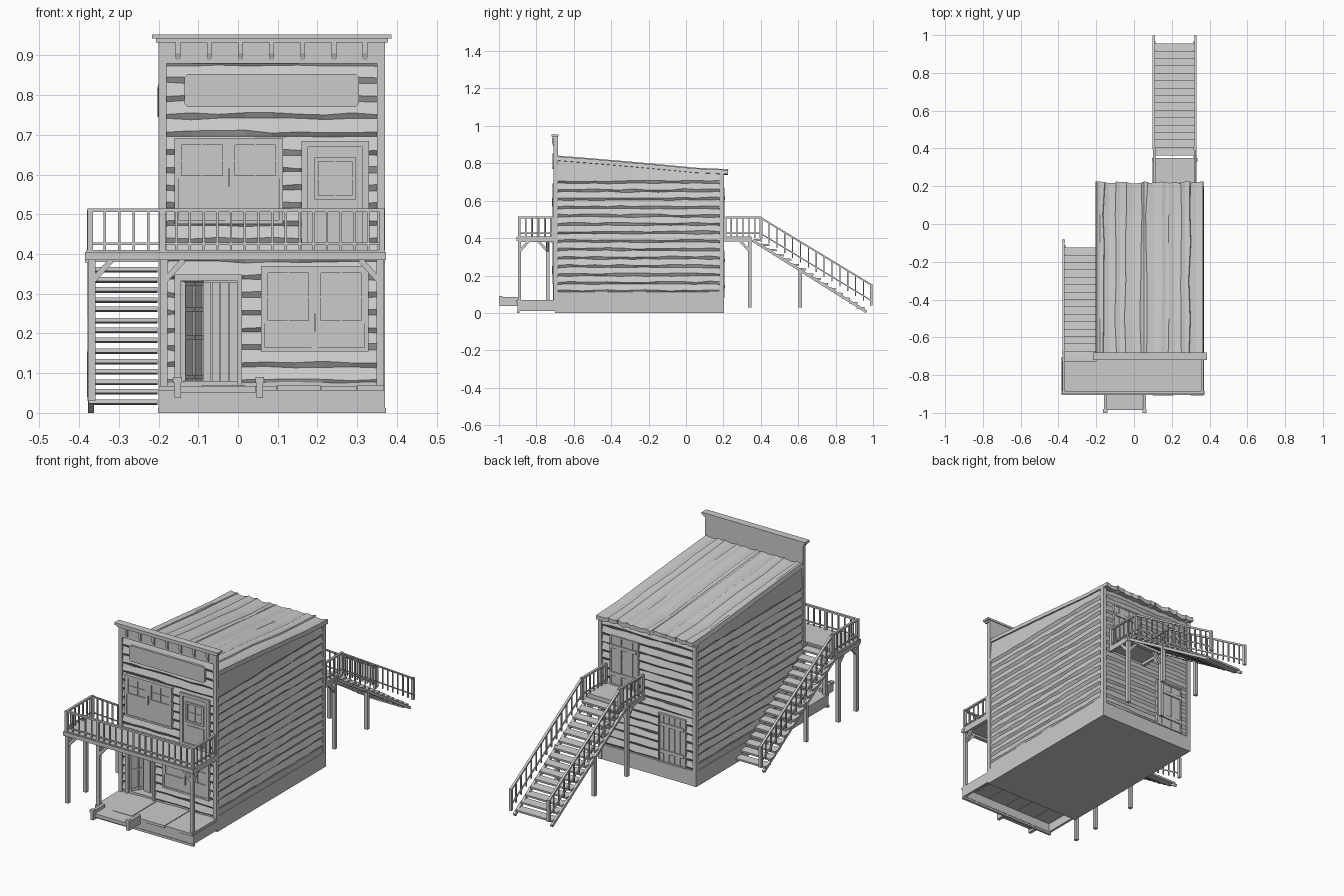
import bpy, bmesh, random
from mathutils import Vector, Matrix

random.seed(4)
if "Cube" in bpy.data.objects:
    bpy.data.objects.remove(bpy.data.objects["Cube"])

wood = bpy.data.materials.new("weathered grey")
wood.use_nodes = True
GREY = (0.6, 0.6, 0.6, 1)
wood.diffuse_color = GREY
wood.node_tree.nodes["Principled BSDF"].inputs["Base Color"].default_value = GREY

L, R = -0.2, 0.37          # building sides
FRONT, BACK = -0.7, 0.2    # building ends
DECK = 0.41                # upper floor level
RAIL = 0.51


class Part:
    """Collects boxes and beams into one named object."""
    def __init__(self, name):
        self.name, self.bm = name, bmesh.new()

    def box(self, x0, x1, y0, y1, z0, z1):
        m = Matrix.Translation(((x0 + x1) / 2, (y0 + y1) / 2, (z0 + z1) / 2))
        m = m @ Matrix.Diagonal((x1 - x0, y1 - y0, z1 - z0, 1))
        bmesh.ops.create_cube(self.bm, size=1, matrix=m)
        return self

    def beam(self, p, q, w, h=None):
        p, q = Vector(p), Vector(q)
        d = q - p
        m = Matrix.Translation((p + q) / 2) @ d.to_track_quat('Y', 'Z').to_matrix().to_4x4()
        m = m @ Matrix.Diagonal((w, d.length, h or w, 1))
        bmesh.ops.create_cube(self.bm, size=1, matrix=m)
        return self

    def frame(self, x0, x1, z0, z1, y0, y1, w):
        for a, b in ((x0, x0 + w), (x1 - w, x1)):
            self.box(a, b, y0, y1, z0, z1)
        for a, b in ((z0, z0 + w), (z1 - w, z1)):
            self.box(x0 + w, x1 - w, y0, y1, a, b)
        return self

    def done(self):
        me = bpy.data.meshes.new(self.name)
        self.bm.to_mesh(me)
        self.bm.free()
        me.materials.append(wood)
        ob = bpy.data.objects.new(self.name, me)
        bpy.context.collection.objects.link(ob)
        return ob


def siding(name, place, out, u0, u1, z0, z1, crown=None, pitch=0.045):
    """Overlapping boards with wavy lower edges; place(u, depth, z) gives the point."""
    part = Part(name)
    n = max(2, round((u1 - u0) / 0.07))
    us = [u0 + (u1 - u0) * j / n for j in range(n + 1)]
    k = round((z1 - z0) / pitch)
    rows = []
    for i in range(k):
        z = z0 + i * (z1 - z0) / k
        for depth, dz, wob in ((0, 0, 0.003), (0.01, 0.013, 0.004)):
            rows.append([part.bm.verts.new(place(u, depth, z + dz + random.uniform(-wob, wob))) for u in us])
    rows.append([part.bm.verts.new(place(u, 0, crown(u) if crown else z1)) for u in us])
    for a, b in zip(rows, rows[1:]):
        for j in range(n):
            f = part.bm.faces.new((a[j], a[j + 1], b[j + 1], b[j]))
            f.normal_update()
            if f.normal.dot(Vector(out)) < 0:
                f.normal_flip()
    return part.done()


# Building core with sloping top, leaving a recess for the doorway
core = Part("building_core")
profile = [(-0.62, 0.02), (0.19, 0.02), (0.19, 0.745), (-0.62, 0.81)]
face = core.bm.faces.new([core.bm.verts.new((L + 0.012, y, z)) for y, z in profile])
ext = bmesh.ops.extrude_face_region(core.bm, geom=[face])
bmesh.ops.translate(core.bm, vec=(R - L - 0.024, 0, 0),
                    verts=[v for v in ext["geom"] if isinstance(v, bmesh.types.BMVert)])
bmesh.ops.recalc_face_normals(core.bm, faces=core.bm.faces[:])
core.box(L + 0.012, -0.145, -0.695, -0.62, 0.02, 0.335)
core.box(0, R - 0.012, -0.695, -0.62, 0.02, 0.335)
core.box(L + 0.012, R - 0.012, -0.695, -0.62, 0.335, 0.81)
core.done()
base = Part("foundation").box(L, R, FRONT, BACK, 0, 0.08)
for x0, x1 in ((L + 0.003, L + 0.015), (R - 0.015, R - 0.003)):
    base.box(x0, x1, -0.69, 0.195, 0.08, 0.112)
base.done()

# Clapboard walls, the top side boards following the roof slope
slope = lambda y: 0.745 - (y - 0.19) * 0.081
siding("right_siding", lambda u, d, z: (L + 0.01 - d, u, z), (-1, 0, 0), -0.69, 0.19, 0.108, 0.738, slope)
siding("left_siding", lambda u, d, z: (R - 0.01 + d, u, z), (1, 0, 0), -0.69, 0.19, 0.108, 0.738, slope)
siding("back_siding", lambda u, d, z: (u, 0.19 + d, z), (0, 1, 0), L + 0.015, R - 0.015, 0.08, 0.745)
front = lambda u, d, z: (u, -0.695 - d, z)
siding("front_siding_low_right", front, (0, -1, 0), L + 0.015, -0.145, 0.07, 0.335)
siding("front_siding_low_left", front, (0, -1, 0), 0, R - 0.015, 0.07, 0.335)
siding("front_siding_high", front, (0, -1, 0), L + 0.015, R - 0.015, 0.335, 0.92)

# Corner boards, false front and cornice
trim = Part("corner_boards")
for x0, x1 in ((L, L + 0.02), (R - 0.02, R)):
    trim.box(x0, x1, -0.709, -0.685, 0.01, 0.935)
    trim.box(x0, x1, 0.18, 0.202, 0, 0.745)
trim.done()
false = Part("false_front").box(L + 0.005, R - 0.005, -0.695, -0.685, 0.79, 0.935)
false.box(L + 0.015, R - 0.015, -0.707, -0.695, 0.88, 0.935).done()
cornice = Part("cornice").box(L - 0.016, R + 0.016, -0.72, -0.681, 0.942, 0.953)
cornice.box(L - 0.007, R + 0.007, -0.715, -0.685, 0.932, 0.942)
for i in range(7):
    x = -0.151 + i * 0.0785
    cornice.box(x - 0.006, x + 0.006, -0.717, -0.7, 0.906, 0.932)
    cornice.beam((x, -0.711, 0.908), (x, -0.705, 0.89), 0.012, 0.008)
cornice.done()
board = Part("blank_signboard").box(-0.135, 0.305, -0.713, -0.7, 0.77, 0.853)
bmesh.ops.bevel(board.bm, geom=[e for e in board.bm.edges if abs(e.verts[0].co.y - e.verts[1].co.y) > 0.01],
                offset=0.008, segments=1, affect='EDGES')
board.done()

# Warped roof planks: each is cupped and steps against its neighbour
roof = Part("plank_roof")
heights = ((-0.688, 0.835), (-0.5, 0.822), (-0.3, 0.805), (-0.1, 0.786), (0.05, 0.771), (0.22, 0.761))
COUNT = 10
wide = (R - L - 0.006) / COUNT
cuts = [L + 0.003 + wide * i + (random.uniform(-0.018, 0.018) if 0 < i < COUNT else 0) for i in range(COUNT + 1)]
section = []
for i, (a, b) in enumerate(zip(cuts, cuts[1:])):
    up = random.uniform(-0.003, 0.003)
    section += [(a, up + 0.002, i), (a + (b - a) * 0.45, up - 0.003, None), (b - 0.003, up + 0.003, i + 1)]
grid = []
for y, z in heights:
    sway = [random.uniform(-0.006, 0.006) if 0 < i < COUNT else 0 for i in range(COUNT + 1)]
    end = random.uniform(-0.002, 0.002)
    grid.append([roof.bm.verts.new((x + (sway[c] if c is not None else 0),
                 y + (random.uniform(-0.008, 0.006) if y > 0.2 else 0), z + h + end)) for x, h, c in section])
for a, b in zip(grid, grid[1:]):
    for i in range(len(section) - 1):
        roof.bm.faces.new((a[i], a[i + 1], b[i + 1], b[i]))
solid = roof.done().modifiers.new("thickness", 'SOLIDIFY')
solid.thickness, solid.offset = 0.022, -1


def cross(part, x0, x1, z0, z1):
    """Thin glazing bars."""
    x, z = (x0 + x1) / 2, (z0 + z1) / 2
    part.box(x - 0.002, x + 0.002, -0.709, -0.704, z0, z1)
    part.box(x0, x1, -0.709, -0.704, z - 0.002, z + 0.002)


def window(name, x0, x1, z0, z1, pane_z):
    """Two sashes with a crossed pane above a solid panel, and a pull bar between."""
    w = Part(name).box(x0, x1, -0.706, -0.695, z0, z1)
    w.frame(x0, x1, z0, z1, -0.713, -0.704, 0.01)
    mid = (x0 + x1) / 2
    w.box(mid - 0.008, mid + 0.008, -0.711, -0.704, z0, z1)
    for a, b in ((x0 + 0.01, mid - 0.008), (mid + 0.008, x1 - 0.01)):
        w.frame(a, b, pane_z, z1 - 0.01, -0.711, -0.704, 0.008)
        w.box(a, b, -0.709, -0.704, z0 + 0.01, pane_z)
        cross(w, a, b, pane_z, z1 - 0.01)
    w.box(mid - 0.002, mid + 0.002, -0.717, -0.711, pane_z - 0.02, pane_z + 0.025)
    w.done()


window("upper_window", -0.16, 0.113, 0.475, 0.692, 0.59)
window("lower_window", 0.058, 0.328, 0.155, 0.37, 0.225)

# Upper front door
door = Part("upper_front_door").box(0.16, 0.33, -0.706, -0.695, DECK, 0.68)
door.frame(0.16, 0.33, DECK, 0.685, -0.713, -0.704, 0.016)
door.frame(0.193, 0.297, 0.537, 0.643, -0.712, -0.704, 0.01)
cross(door, 0.2, 0.29, 0.54, 0.64)
door.box(0.195, 0.295, -0.709, -0.704, 0.43, 0.52).done()

# Recessed doorway with an open leaf and a planked leaf behind
entry = Part("doorway_frame")
for a, b in ((-0.16, -0.143), (-0.003, 0.01)):
    entry.box(a, b, -0.712, -0.69, 0.07, 0.345)
entry.box(-0.16, 0.01, -0.712, -0.69, 0.333, 0.348).done()
leaf = Part("open_door_leaf").beam((-0.14, -0.7, 0.205), (-0.09, -0.625, 0.205), 0.008, 0.255)
for z in (0.09, 0.19, 0.26, 0.325):
    leaf.beam((-0.135, -0.7, z), (-0.085, -0.627, z), 0.006, 0.01)
for t in (0, 0.5, 1):
    leaf.beam((-0.135 + 0.048 * t, -0.7 + 0.07 * t, 0.08), (-0.135 + 0.048 * t, -0.7 + 0.07 * t, 0.33), 0.006)
leaf.done()
planks = Part("planked_door_leaf")
for i in range(4):
    planks.box(-0.088 + i * 0.022, -0.068 + i * 0.022, -0.66 - 0.004 * (i % 2), -0.62, 0.07, 0.33)
planks.done()

# Planked back doors
for name, x0, x1, z0, z1 in (("upper_back_door", 0.135, 0.3, DECK, 0.67), ("lower_back_door", -0.14, 0.02, 0.08, 0.335)):
    d = Part(name).frame(x0, x1, z0, z1, 0.19, 0.206, 0.008)
    w = (x1 - x0) / 5
    for i in range(5):
        d.box(x0 + i * w + 0.001, x0 + (i + 1) * w - 0.001, 0.19, 0.201 + 0.002 * (i % 2), z0, z1)
    for t in (0.2, 0.75):
        d.box(x0 + 0.01, x1 - 0.01, 0.195, 0.208, z0 + t * (z1 - z0), z0 + t * (z1 - z0) + 0.018)
    d.done()

# Porch: skirt boards around a raised plank deck, open underneath
porch = Part("porch").box(L, R, -0.9, -0.888, 0.01, 0.058)
for x in (L, R - 0.012):
    porch.box(x, x + 0.012, -0.9, FRONT, 0.01, 0.058)
edges = (L, -0.09, 0.02, 0.1, 0.21, 0.3, R)
for i, (a, b) in enumerate(zip(edges, edges[1:])):
    porch.box(a, b - 0.002, -0.905 - 0.004 * (i % 2), FRONT, 0.056, 0.068 + 0.002 * (i % 2))
porch.box(L - 0.002, R + 0.002, -0.903, -0.89, 0, 0.012).done()
step = Part("entry_step").box(-0.145, 0.045, -0.985, -0.905, 0.05, 0.068)
for x in (-0.152, 0.055):
    step.box(x - 0.008, x + 0.008, -0.998, -0.9, 0.037, 0.085)
    step.box(x - 0.011, x + 0.011, -1.0, -0.98, 0.075, 0.09)
step.done()


def railing(part, p, q, gap=0.034):
    """Newels, two rails and upright bars between two floor points."""
    p, q = Vector(p), Vector(q)
    up = Vector((0, 0, RAIL - DECK))
    n = max(2, round((q - p).length / gap))
    part.beam(p + up, q + up, 0.012, 0.009).beam(p + up * 0.16, q + up * 0.16, 0.006)
    for i in range(n + 1):
        s = p.lerp(q, i / n)
        w = 0.014 if i in (0, n) else 0.006
        part.box(s.x - w / 2, s.x + w / 2, s.y - w / 2, s.y + w / 2, s.z - 0.01, s.z + up.z + (w - 0.006) / 2)


def post(part, x, y, top, foot=0.03, braces=()):
    part.box(x - 0.009, x + 0.009, y - 0.009, y + 0.009, foot, top)
    for dx, dy in braces:
        part.beam((x, y, top - 0.06), (x + dx * 0.05, y + dy * 0.05, top - 0.005), 0.014)


# Front balcony
bal = Part("balcony_floor").box(-0.382, R, -0.9, -0.725, 0.397, DECK).box(L, R, -0.73, -0.7, 0.397, DECK)
bal.box(-0.385, R + 0.003, -0.905, -0.885, 0.385, 0.405).box(-0.385, -0.2, -0.735, -0.715, 0.38, 0.4)
for x in (-0.375, -0.185, 0.36):
    bal.box(x - 0.01, x + 0.01, -0.895, -0.705, 0.378, 0.398)
bal.done()
bal_rail = Part("balcony_railing")
railing(bal_rail, (-0.372, -0.892, DECK), (-0.19, -0.892, DECK))
railing(bal_rail, (-0.19, -0.892, DECK), (0.362, -0.892, DECK))
railing(bal_rail, (-0.372, -0.892, DECK), (-0.372, -0.69, DECK))
railing(bal_rail, (0.362, -0.892, DECK), (0.362, -0.715, DECK))
bal_rail.done()
posts = Part("balcony_posts")
post(posts, -0.368, -0.89, 0.39, 0.03, ((1, 0), (0, 1)))
post(posts, -0.368, -0.74, 0.39, 0.03, ((1, 0), (0, -1)))
post(posts, -0.187, -0.89, 0.39, 0.06, ((1, 0), (0, 1)))
post(posts, 0.358, -0.89, 0.39, 0.06, ((-1, 0), (0, 1)))
posts.done()

# Rear landing
land = Part("rear_landing").box(0.1, 0.33, 0.2, 0.35, 0.397, DECK).box(0.095, 0.335, 0.33, 0.35, 0.382, 0.4)
for x in (0.107, 0.323):
    land.box(x - 0.008, x + 0.008, 0.2, 0.35, 0.382, 0.398)
    post(land, x, 0.34, 0.39, 0.03, ((0, -1), (1 if x < 0.2 else -1, 0)))
    railing(land, (x, 0.21, DECK), (x, 0.4, DECK))
land.done()


def staircase(name, x0, x1, y0, rails, prop_xs, stringers, n=15):
    """Open, slightly tilted treads going down towards the back."""
    s = Part(name)
    run, rise = 0.0392, 0.0258
    mid = (x0 + x1) / 2
    for i in range(n):
        y, z = y0 + i * run, 0.39 - i * rise + random.uniform(-0.002, 0.002)
        s.beam((mid, y - 0.002, z), (mid, y + 0.042, z - 0.004), x1 - x0, 0.01)
    for x in stringers:
        s.beam((x, y0 - 0.01, 0.388), (x, y0 + 0.6, 0.006), 0.014, 0.014)
    for x in rails:
        railing(s, (x, y0 + 0.037, DECK - 0.003), (x, y0 + 0.626, 0.05), 0.05)
    for x in prop_xs:
        post(s, x, y0 + 0.245, 0.24)
    s.done()


staircase("rear_stairs", 0.108, 0.322, 0.365, (0.105, 0.325), (0.107, 0.323), (0.107, 0.323))
staircase("side_stairs", -0.376, -0.203, -0.715, (-0.373,), (-0.37,), (-0.37,))
